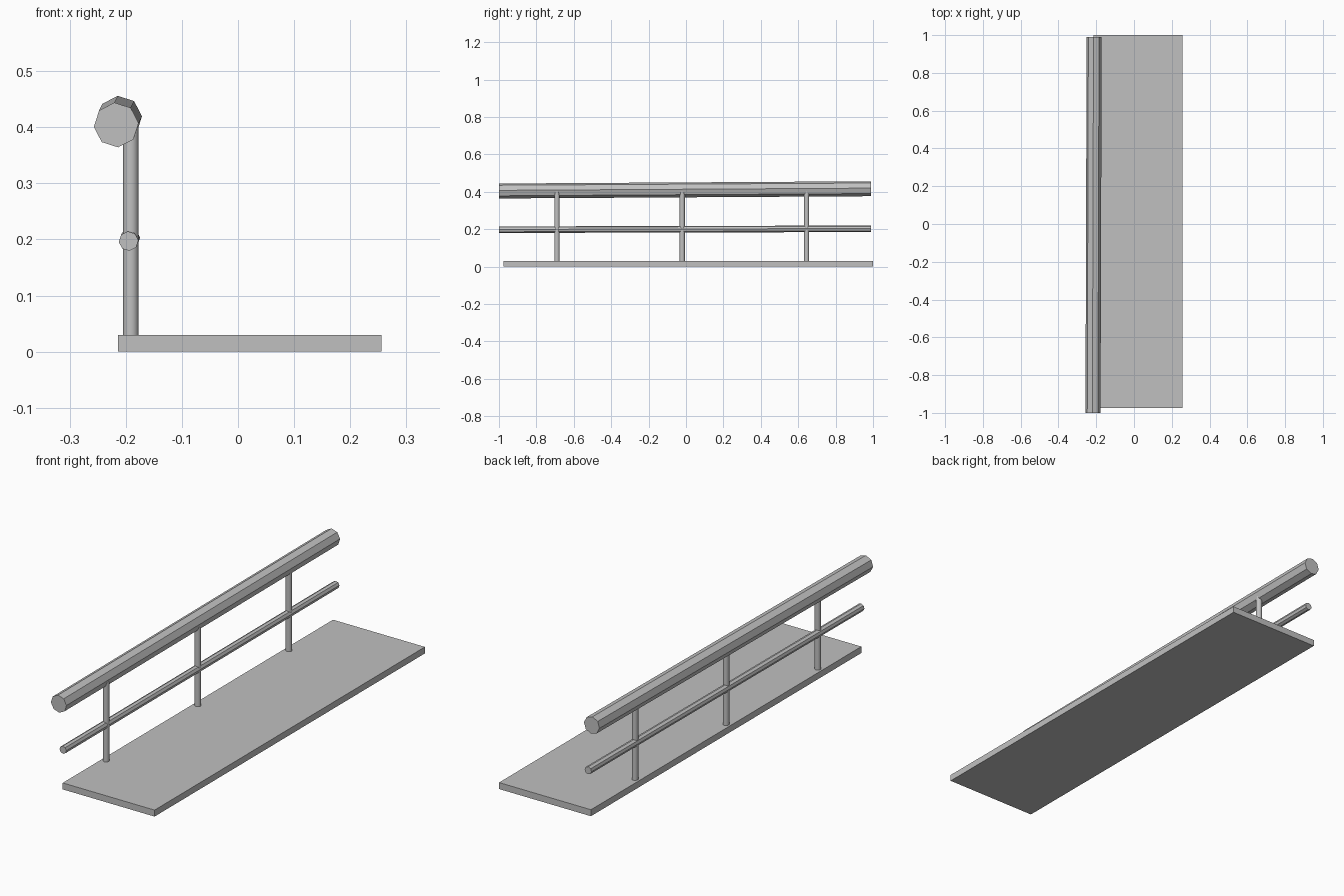
import bpy
import math
from mathutils import Vector

default = bpy.data.objects.get("Cube")
if default:
    bpy.data.objects.remove(default, do_unlink=True)

GREY = (0.53, 0.53, 0.53, 1.0)
grey = bpy.data.materials.new("plain_grey")
grey.use_nodes = True
grey.diffuse_color = GREY
grey.node_tree.nodes["Principled BSDF"].inputs["Base Color"].default_value = GREY


def finish(name):
    obj = bpy.context.object
    obj.name = name
    obj.data.materials.append(grey)
    return obj


def bar(name, start, end, radius, sides, turn=0.0):
    """Straight prism between two points, turned about its own axis."""
    start, end = Vector(start), Vector(end)
    axis = end - start
    bpy.ops.mesh.primitive_cylinder_add(
        vertices=sides, radius=radius, depth=axis.length, location=(start + end) / 2)
    obj = finish(name)
    roll = Vector((0, 0, 1)).rotation_difference(axis).to_matrix()
    obj.rotation_euler = roll.to_euler()
    # Turn the cross-section before the bar is laid along its axis
    for v in obj.data.vertices:
        c, s = math.cos(turn), math.sin(turn)
        v.co.x, v.co.y = v.co.x * c - v.co.y * s, v.co.x * s + v.co.y * c
    return obj


# Walkway slab
bpy.ops.mesh.primitive_cube_add(size=1, location=(0.021, 0.0125, 0.015))
deck = finish("walkway_deck")
deck.scale = (0.47, 1.975, 0.03)

# Rails, rising slightly toward the back
bar("handrail", (-0.217, -1.0, 0.404), (-0.211, 0.99, 0.416), 0.04, 8, math.radians(-5))
bar("middle_rail", (-0.195, -1.0, 0.197), (-0.192, 0.99, 0.202), 0.0175, 8, math.radians(-5))

# Upright posts
for label, y in (("front", -0.69), ("middle", -0.02), ("back", 0.645)):
    post = bar(label + "_post", (-0.191, y, 0.025), (-0.191, y, 0.4), 0.0138, 16)
    bpy.ops.object.shade_smooth_by_angle(angle=math.radians(40))
